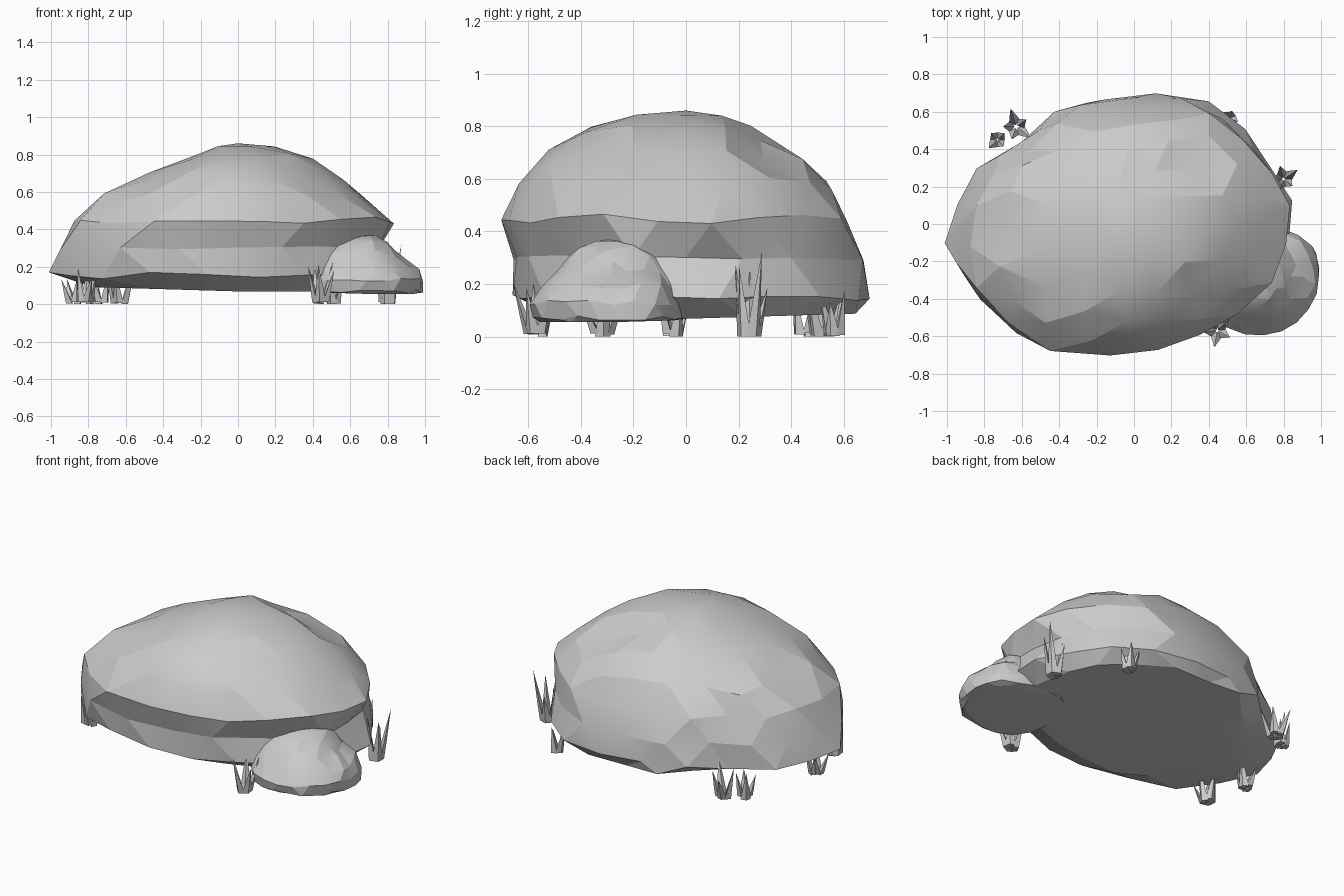
import bpy, bmesh, math, random
from mathutils import Vector

if "Cube" in bpy.data.objects:
    bpy.data.objects.remove(bpy.data.objects["Cube"])

random.seed(11)


def material(name, rgb):
    m = bpy.data.materials.new(name)
    m.diffuse_color = (*rgb, 1)
    m.use_nodes = True
    m.node_tree.nodes["Principled BSDF"].inputs["Base Color"].default_value = m.diffuse_color
    return m


stone = material("stone grey", (0.6, 0.6, 0.6))


def interp(table, t):
    """Linear lookup in rows of (key, values...)."""
    for a, b in zip(table, table[1:]):
        if t <= b[0]:
            k = max(0, (t - a[0]) / (b[0] - a[0]))
            return [p + (q - p) * k for p, q in zip(a[1:], b[1:])]
    return table[-1][1:]


def finish(name, bm, angle):
    me = bpy.data.meshes.new(name)
    bm.to_mesh(me)
    bm.free()
    ob = bpy.data.objects.new(name, me)
    bpy.context.collection.objects.link(ob)
    me.materials.append(stone)
    if angle:
        bpy.ops.object.select_all(action='DESELECT')
        ob.select_set(True)
        bpy.context.view_layer.objects.active = ob
        bpy.ops.object.shade_smooth_by_angle(angle=math.radians(angle))
    return ob


def rock(name, centre, height, floor, reach, outline, jitter, bulge=0, dents=()):
    """Icosphere reshaped by a reach table (height: -x, +x, -y, +y) and a plan outline."""
    bm = bmesh.new()
    bmesh.ops.create_icosphere(bm, subdivisions=3, radius=1)
    for v in bm.verts:
        h, rho = v.co.z, math.hypot(v.co.x, v.co.y)
        az = math.degrees(math.atan2(v.co.y, v.co.x)) % 360
        xl, xr, yl, yr = interp(reach, h)
        r = interp(outline, az)[0] * (1 + random.uniform(-jitter, jitter))
        if h > .1 or (h > -.1 and 180 < az < 250):  # fuller shoulders on the diagonals
            r *= 1 + bulge * abs(math.sin(2 * math.radians(az)))
        x = v.co.x * (xr if v.co.x > 0 else xl) * r
        y = v.co.y * (yr if v.co.y > 0 else yl) * r
        z = height * max(floor, h + random.uniform(-jitter, jitter) * rho)
        if h < floor:  # underside rises slightly to the back left
            z += .03 * (max(0, -x) + max(0, y)) - .008
        v.co = Vector(centre) + Vector((x, y, z))
        for p, size, push in dents:
            if (v.co - Vector(p)).length < size:
                v.co += Vector(push)
    # merge near-flat facets into broader planes
    bmesh.ops.dissolve_limit(bm, angle_limit=math.radians(4), verts=bm.verts, edges=bm.edges)
    return finish(name, bm, 13)


# large boulder
plan = [(0, 1.0), (8, 1.01), (28, .98), (48, .985), (62, 1.03), (83, 1.0), (99, .957),
        (107, .99), (117, .944), (134, .86), (151, .92), (178, .95), (190, 1.01),
        (216, .99), (243, 1.05), (261, 1.01), (278, .966), (302, .9), (322, .92),
        (338, .97), (360, 1.0)]
reach = [(-1, .88, .84, .54, .76), (-.45, .91, .86, .56, .77), (-.28, 1.05, .87, .69, .75),
         (0, .98, .80, .66, .69), (.25, .93, .86, .735, .64), (.5, .85, .78, .74, .62),
         (.71, .69, .73, .74, .58), (.91, .5, .77, .80, .56), (1, .5, .8, .8, .55)]
dents = [((.22, .3, .75), .15, (-.015, -.015, -.03)), ((.80, .12, .3), .13, (-.04, 0, 0))]
rock("boulder", (0, 0, .3), .56, -.4, reach, plan, .022, .045, dents)

# small rock leaning on its front right corner
plan_small = [(0, 1.0), (45, 1.03), (90, 1.0), (135, 1.2), (180, 1.05), (225, 1.12),
              (270, 1.0), (315, .97), (360, 1.0)]
reach_small = [(-1, .27, .28, .27, .26), (-.1, .3, .32, .32, .27), (.3, .29, .28, .27, .25),
               (.6, .30, .19, .23, .24), (1, .38, .21, .27, .3)]
rock("small_rock", (.69, -.28, .13), .24, -.28, reach_small, plan_small, .04)


# grass tufts: pointed four-sided blades leaning outwards
def tuft(name, x, y, height, count, spread=.04):
    bm = bmesh.new()
    turn = random.uniform(0, 6)
    for i in range(count):
        a = turn + math.tau * i / count
        out = Vector((math.cos(a), math.sin(a), 0))
        side = Vector((-out.y, out.x, 0))
        tall = height * (1 if i == 0 else random.uniform(.55, .95))
        base = Vector((x, y, random.uniform(0, .015) if i else 0)) + out * spread * .6
        tip = base + out * spread * random.uniform(.4, 1.5) + Vector((0, 0, tall))
        rings = []
        for k, w in ((0, .03), (.35, .021)):
            c = base.lerp(tip, k)
            rings.append([bm.verts.new(c + o * w) for o in (out * .7, side, out * -.7, -side)])
        top = bm.verts.new(tip)
        bm.faces.new(rings[0][::-1])
        for j in range(4):
            n = (j + 1) % 4
            bm.faces.new((rings[0][j], rings[0][n], rings[1][n], rings[1][j]))
            bm.faces.new((rings[1][j], rings[1][n], top))
    return finish(name, bm, 0)


tufts = [(.80, .24, .32, 5, .045), (.51, .565, .20, 4, .035), (-.63, .52, .22, 5, .05),
         (-.73, .45, .17, 4, .04), (-.82, -.32, .23, 5, .045), (-.88, -.05, .2, 4, .04),
         (.445, -.57, .24, 5, .045)]
for i, t in enumerate(tufts):
    tuft(f"grass_tuft_{i + 1}", *t)
